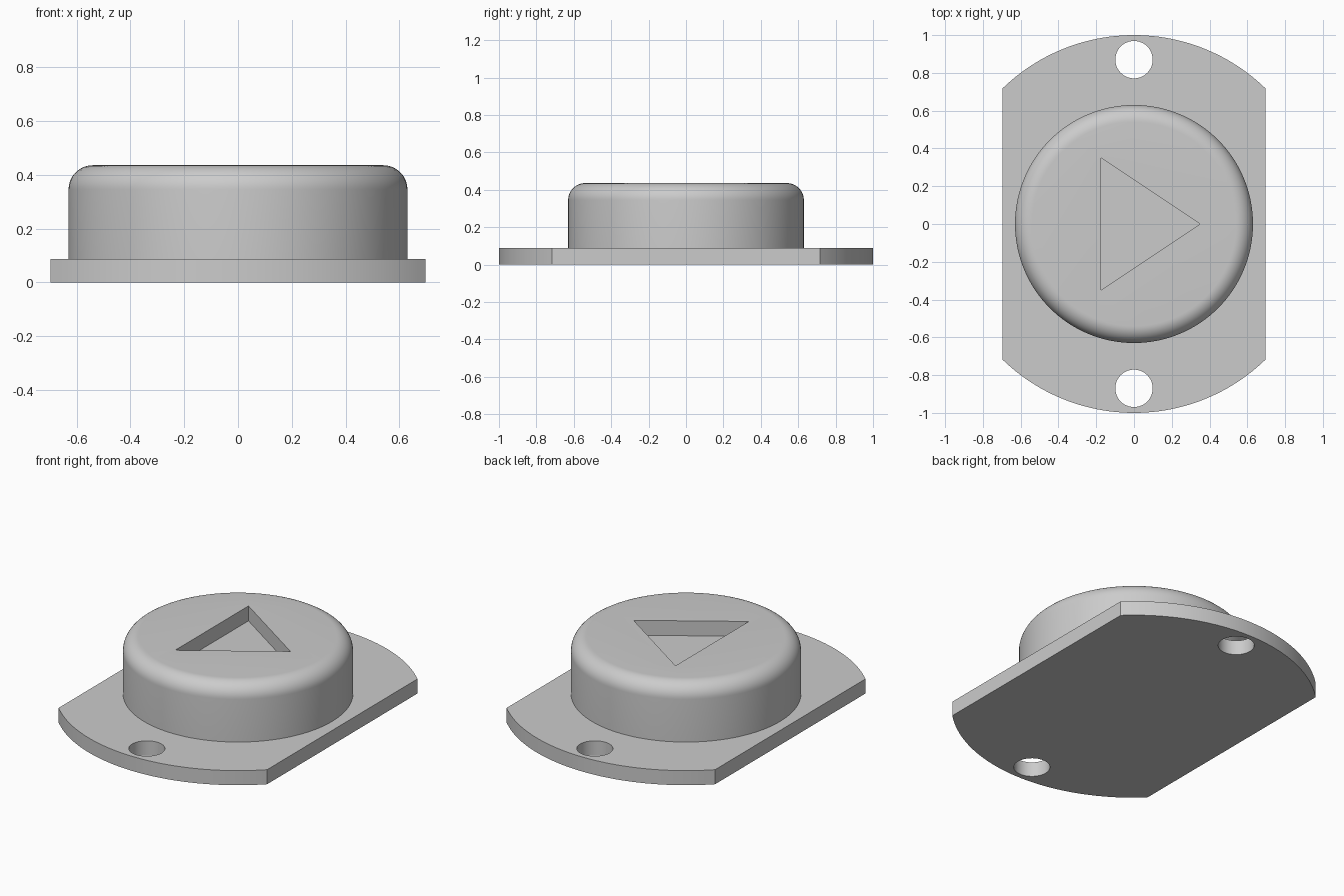
import bpy, bmesh
from math import acos, cos, sin, pi, radians

cube = bpy.data.objects.get("Cube")
if cube:
    bpy.data.objects.remove(cube, do_unlink=True)

PLATE_R, HALF_W, PLATE_TOP = 1.0, 0.697, 0.088
CAP_R, CAP_TOP, FILLET = 0.63, 0.436, 0.09
HOLE_Y, HOLE_R = 0.87, 0.099
RECESS_DEPTH = 0.09

grey = bpy.data.materials.new("light_grey")
grey.use_nodes = True
colour = (0.6, 0.6, 0.6, 1)
grey.diffuse_color = colour
grey.node_tree.nodes["Principled BSDF"].inputs["Base Color"].default_value = colour


def arc(cx, cy, r, a0, a1, steps):
    """Points along an arc, both ends included."""
    return [(cx + r * cos(a0 + (a1 - a0) * i / steps),
             cy + r * sin(a0 + (a1 - a0) * i / steps)) for i in range(steps + 1)]


def finish(name, bm):
    bmesh.ops.recalc_face_normals(bm, faces=bm.faces)
    mesh = bpy.data.meshes.new(name)
    bm.to_mesh(mesh)
    bm.free()
    mesh.materials.append(grey)
    obj = bpy.data.objects.new(name, mesh)
    bpy.context.collection.objects.link(obj)
    return obj


def prism(name, outline, z0, z1):
    bm = bmesh.new()
    face = bm.faces.new([bm.verts.new((x, y, z0)) for x, y in outline])
    top = bmesh.ops.extrude_face_region(bm, geom=[face])["geom"]
    verts = [v for v in top if isinstance(v, bmesh.types.BMVert)]
    bmesh.ops.translate(bm, verts=verts, vec=(0, 0, z1 - z0))
    return finish(name, bm)


def lathe(name, profile, steps):
    bm = bmesh.new()
    verts = [bm.verts.new((r, 0, z)) for r, z in profile]
    edges = [bm.edges.new(pair) for pair in zip(verts, verts[1:])]
    bmesh.ops.spin(bm, geom=verts + edges, cent=(0, 0, 0), axis=(0, 0, 1),
                   angle=2 * pi, steps=steps)
    bmesh.ops.remove_doubles(bm, verts=bm.verts, dist=0.0001)
    # close the flat ends with single faces
    bmesh.ops.holes_fill(bm, edges=[e for e in bm.edges if e.is_boundary], sides=0)
    return finish(name, bm)


def cut(target, cutter):
    mod = target.modifiers.new("cut", "BOOLEAN")
    mod.operation, mod.solver, mod.object = "DIFFERENCE", "EXACT", cutter
    bpy.ops.object.select_all(action="DESELECT")
    bpy.context.view_layer.objects.active = target
    target.select_set(True)
    bpy.ops.object.modifier_apply(modifier=mod.name)
    bpy.data.objects.remove(cutter, do_unlink=True)


# Mounting plate: disc with two straight sides and two screw holes
a = acos(HALF_W / PLATE_R)
outline = arc(0, 0, PLATE_R, a, pi - a, 48) + arc(0, 0, PLATE_R, pi + a, 2 * pi - a, 48)
plate = prism("mounting_plate", outline, 0, PLATE_TOP)
for side in (-1, 1):
    circle = arc(0, side * HOLE_Y, HOLE_R, 0, 2 * pi, 48)[:-1]
    cut(plate, prism("hole_cutter", circle, -0.1, 0.2))

# Round button cap with a rounded top edge
profile = [(CAP_R, PLATE_TOP)] + arc(CAP_R - FILLET, CAP_TOP - FILLET, FILLET, 0, pi / 2, 12)
cap = lathe("button_cap", profile, 128)

# Triangular recess in the cap's top
triangle = [(-0.175, -0.35), (0.35, 0), (-0.175, 0.35)]
cut(cap, prism("recess_cutter", triangle, CAP_TOP - RECESS_DEPTH, CAP_TOP + 0.1))

# Smooth curved walls, keep the corners sharp
for obj in (plate, cap):
    bpy.ops.object.select_all(action="DESELECT")
    bpy.context.view_layer.objects.active = obj
    obj.select_set(True)
    bpy.ops.object.shade_smooth_by_angle(angle=radians(30))
